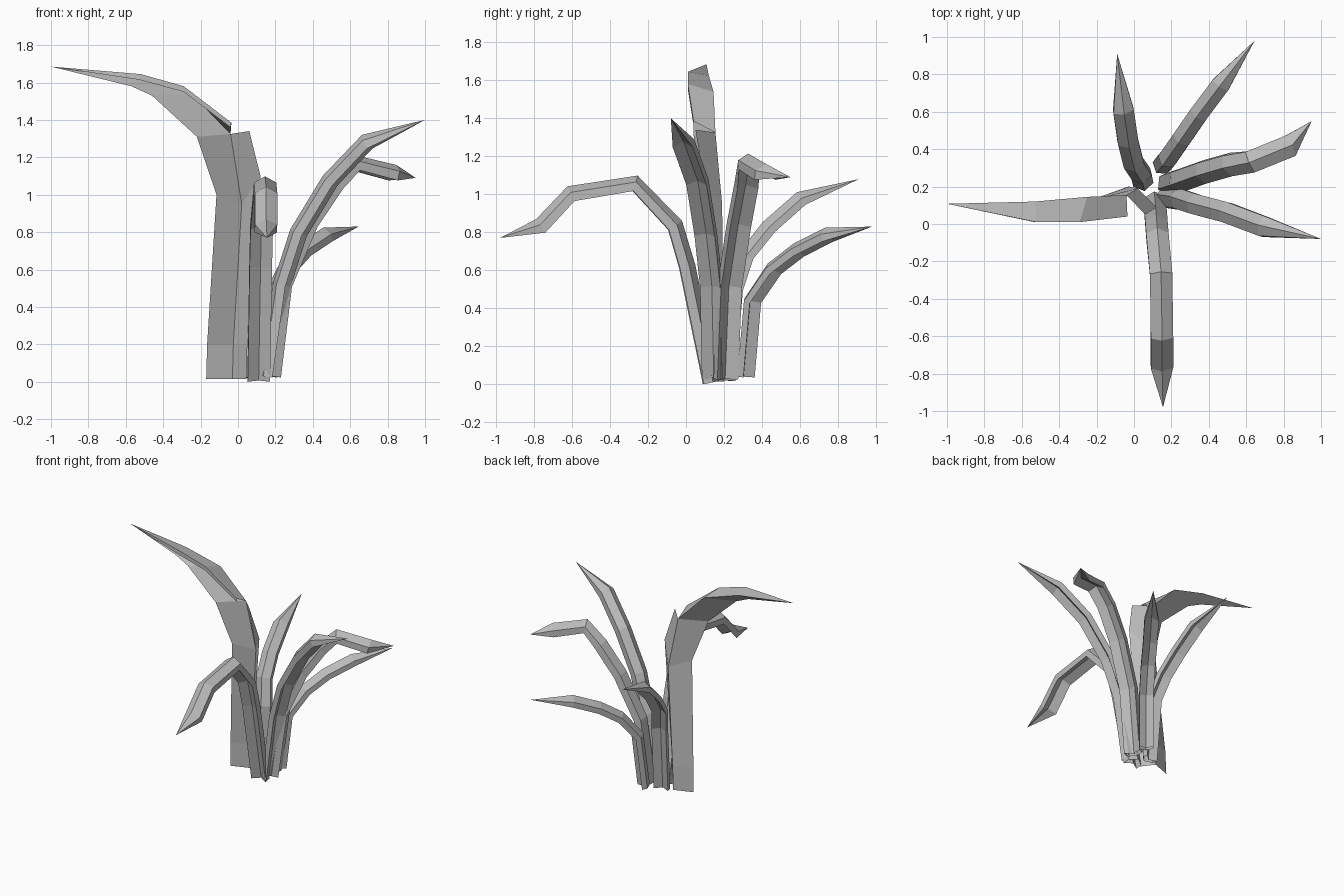
import bpy, bmesh
from mathutils import Vector

cube = bpy.data.objects.get("Cube")
if cube:
    bpy.data.objects.remove(cube)

grey = bpy.data.materials.new("leaf_grey")
grey.use_nodes = True
grey.diffuse_color = (0.5, 0.5, 0.5, 1)
grey.node_tree.nodes["Principled BSDF"].inputs["Base Color"].default_value = (0.5, 0.5, 0.5, 1)


def loft(name, rings, closed):
    """Skin rows of points; a row holding one point becomes the tip."""
    bm = bmesh.new()
    rows = [[bm.verts.new(p) for p in ring] for ring in rings]
    for a, b in zip(rows, rows[1:]):
        n = len(a)
        for i in range(n if closed else n - 1):
            j = (i + 1) % n
            if len(b) == 1:
                bm.faces.new((a[i], a[j], b[0]))
            else:
                bm.faces.new((a[i], a[j], b[j], b[i]))
    bmesh.ops.recalc_face_normals(bm, faces=bm.faces)
    mesh = bpy.data.meshes.new(name)
    bm.to_mesh(mesh)
    bm.free()
    mesh.materials.append(grey)
    obj = bpy.data.objects.new(name, mesh)
    bpy.context.collection.objects.link(obj)
    return obj


def blade(name, path, width=0.06, rise=0.035, drop=0.05):
    """Arching blade with a thick folded section: ridge on top, valley below."""
    pts = [Vector(p) for p in path]
    run = pts[-1] - pts[0]
    side = Vector((-run.y, run.x, 0)).normalized()
    rings = []
    for i, p in enumerate(pts[:-1]):
        along = pts[i + 1] - pts[max(i - 1, 0)]
        up = along.cross(side).normalized()
        left, right, low = side * width, -side * width, -up * drop
        rings.append([p + up * rise, p + left, p + left + low,
                      p + up * rise + low, p + right + low, p + right])
    loft(name, rings + [[pts[-1]]], True)


# Five arching blades around the clump
blade("front_blade", [(.11, .14, .01), (.12, .015, .62), (.125, -.05, .84), (.145, -.265, 1.065),
                      (.15, -.61, 1.01), (.15, -.77, .84), (.155, -.98, .77)])
blade("left_front_blade", [(.15, .15, .03), (.22, .14, .52), (.31, .11, .8), (.48, .065, 1.08),
                           (.68, -.01, 1.29), (1, -.08, 1.4)], .055)
blade("left_blade", [(.16, .2, .03), (.22, .22, .52), (.36, .27, .85), (.5, .31, 1.06),
                     (.62, .33, 1.18), (.84, .42, 1.125), (.95, .55, 1.09)], .06)
blade("left_back_blade", [(.14, .3, .04), (.17, .335, .44), (.25, .45, .61), (.34, .58, .71),
                          (.46, .74, .79), (.645, .98, .83)], .05, .035, .04)
blade("back_blade", [(.05, .21, .02), (.04, .25, .5), (.0, .31, .68), (-.03, .43, .83),
                     (-.055, .6, .98), (-.09, .91, 1.08)], .055, .035, .04)

# Tall folded blade: outer wing, ridge and inner wing of the stalk
stalk = [[(-.17, .15, .015), (-.03, .2, .015), (.045, .1, .015)],
         [(-.165, .145, .2), (-.025, .2, .2), (.05, .1, .2)],
         [(-.115, .09, 1.0), (.02, .19, .95), (.12, .09, 1.1)],
         [(-.22, .04, 1.31), (-.04, .155, 1.325), (.06, .05, 1.34)]]
loft("tall_blade_stalk", stalk, False)

# Its bent upper part with a thin front rim, open where it leaves the stalk
crown = [[(-.22, .04, 1.31), (-.04, .155, 1.325), (-.035, .04, 1.385), (-.04, .04, 1.36)],
         [(-.46, .04, 1.53), (-.25, .145, 1.54), (-.29, .01, 1.58), (-.29, .01, 1.55)],
         [(-.57, .05, 1.58), (-.53, .12, 1.625), (-.52, .01, 1.645), (-.53, .01, 1.615)],
         [(-1, .108, 1.685)]]
loft("tall_blade_crown", crown, False)
